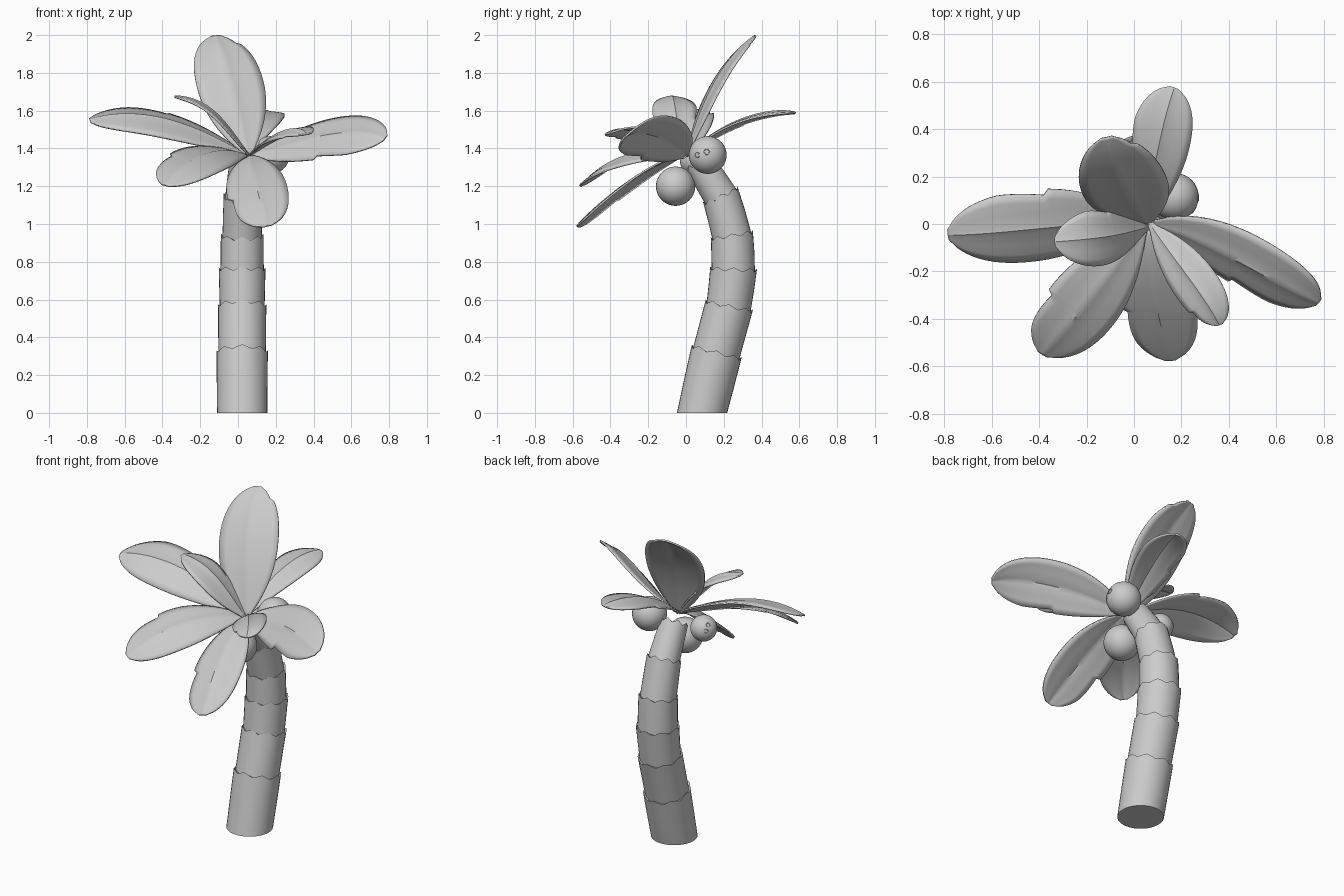
import bpy, bmesh, math
from mathutils import Vector

if "Cube" in bpy.data.objects:
    bpy.data.objects.remove(bpy.data.objects["Cube"])


def finish(bm, name, angle=35):
    bmesh.ops.recalc_face_normals(bm, faces=bm.faces)
    me = bpy.data.meshes.new(name)
    bm.to_mesh(me)
    bm.free()
    ob = bpy.data.objects.new(name, me)
    bpy.context.collection.objects.link(ob)
    bpy.ops.object.select_all(action='DESELECT')
    ob.select_set(True)
    bpy.context.view_layer.objects.active = ob
    bpy.ops.object.shade_smooth_by_angle(angle=math.radians(angle))
    return ob


# Trunk: flared sections stacked along a bent path, each with a jagged rim
path = [((.022, .085, 0), .133), ((.022, .161, .32), .136), ((.022, .228, .565), .128),
        ((.022, .252, .76), .124), ((.022, .244, .94), .113), ((.024, .185, 1.15), .1),
        ((.035, .065, 1.33), .08)]
N = 32
pts = [Vector(p) for p, r in path]


def axis_at(i):
    if i == 0:
        return Vector((0, 0, 1))
    return (pts[min(i + 1, len(pts) - 1)] - pts[i - 1]).normalized()


def ring(bm, c, d, r, jag=0):
    u = Vector((1, 0, 0))
    u = (u - d * u.dot(d)).normalized()
    v = d.cross(u)
    out = []
    for k in range(N):
        a = 2 * math.pi * k / N
        out.append(bm.verts.new(c + r * (u * math.cos(a) + v * math.sin(a)) + d * jag * math.cos(8 * a)))
    return out


for i in range(len(path) - 1):
    bm = bmesh.new()
    d0, d1 = axis_at(i), axis_at(i + 1)
    r0, r1 = path[i][1] * (1 if i == 0 else .925), path[i + 1][1]
    start = pts[i] - d0 * (0 if i == 0 else .025)
    mid = (pts[i] + pts[i + 1]) / 2
    rings = [ring(bm, start, d0, r0),
             ring(bm, mid, (d0 + d1).normalized(), (r0 + r1) / 2),
             ring(bm, pts[i + 1], d1, r1, .01),
             ring(bm, pts[i + 1] - d1 * .012, d1, r1 * .85)]
    for a, b in zip(rings, rings[1:]):
        for k in range(N):
            bm.faces.new((a[k], a[(k + 1) % N], b[(k + 1) % N], b[k]))
    bm.faces.new(rings[0])
    bm.faces.new(rings[-1])
    finish(bm, f"trunk_section_{i + 1}")


# Fronds: blades swept along a curve, folded at the midrib, torn at the edge
def through(p, t):
    out = Vector((0, 0, 0))
    for i in range(4):
        w = 1
        for j in range(4):
            if j != i:
                w *= (t - j / 3) / ((i - j) / 3)
        out += Vector(p[i]) * w
    return out


def width_at(t):
    if t < .58:
        return max(.12, math.sin(math.pi / 2 * t / .58) ** .85)
    return max(.14, (1 - ((t - .58) / .42) ** 2.3) ** .55 if t < 1 else 0)


def frond(name, p, side, width, fold, tear_side, tear):
    bm = bmesh.new()
    rows = []
    ts = sorted([1 - (1 - i / 24) ** 1.4 for i in range(25)] + [tear, tear + .02])
    for t in ts:
        c = through(p, t)
        tan = (through(p, t + .01) - through(p, t - .01)).normalized()
        s = Vector(side)
        s = (s - tan * s.dot(tan)).normalized()
        n = s.cross(tan)
        if n.z < 0:
            n = -n
        row = []
        for q in (-1, -.75, -.45, -.12, 0, .12, .45, .75, 1):
            w = width / 2 * width_at(t)
            if q * tear_side > 0 and t > tear + .003:
                w *= 1 - .17 * max(0, 1 - (t - tear) / .25)
            lift = .006 * width_at(t) if q == 0 else 0
            row.append(bm.verts.new(c + s * q * w + n * (lift - fold * w * abs(q) ** 1.5)))
        rows.append(row)
    for a, b in zip(rows, rows[1:]):
        for k in range(8):
            bm.faces.new((a[k], a[k + 1], b[k + 1], b[k]))
    ob = finish(bm, name, 40)
    m = ob.modifiers.new("thickness", 'SOLIDIFY')
    m.thickness = .01
    m.offset = 0


frond("frond_left", [(.05, 0, 1.36), (-.22, .0, 1.495), (-.5, -.025, 1.57), (-.785, -.045, 1.55)],
      (0, 1, .45), .33, .18, 1, .5)
frond("frond_right", [(.06, 0, 1.36), (.3, -.08, 1.425), (.55, -.21, 1.475), (.78, -.33, 1.455)],
      (.4, .9, .95), .31, .1, -1, .5)
frond("frond_front_left", [(.05, 0, 1.36), (-.1, -.2, 1.38), (-.25, -.39, 1.325), (-.385, -.55, 1.205)],
      (.74, -.6, -.33), .32, .1, -1, .62)
frond("frond_front", [(.06, -.02, 1.36), (.075, -.2, 1.285), (.11, -.4, 1.145), (.155, -.575, .99)],
      (1, .1, .25), .32, .12, -1, .6)
frond("frond_front_right", [(.07, 0, 1.37), (.17, -.14, 1.45), (.28, -.29, 1.495), (.36, -.425, 1.475)],
      (.76, .63, .3), .2, .15, -1, .75)
frond("frond_upper_left", [(.06, -.01, 1.36), (-.05, -.04, 1.505), (-.17, -.06, 1.62), (-.335, -.075, 1.675)],
      (0, 1, 0), .24, .15, 1, .45)
frond("frond_upright", [(.06, 0, 1.36), (.005, .075, 1.57), (-.055, .19, 1.8), (-.115, .365, 1.995)],
      (1, .2, .05), .36, .06, 1, .9)
frond("frond_back", [(.05, 0, 1.36), (.08, .2, 1.505), (.12, .4, 1.58), (.17, .575, 1.59)],
      (1, -.25, 0), .255, .12, -1, .45)


# Coconuts with small round eyes pressed into the shell
def coconut(name, c, r, eyes):
    c = Vector(c)
    bm = bmesh.new()
    bmesh.ops.create_uvsphere(bm, u_segments=32, v_segments=20, radius=r)
    bmesh.ops.translate(bm, verts=bm.verts, vec=c)
    finish(bm, name)
    for i, e in enumerate(eyes):
        d = Vector(e).normalized()
        bpy.ops.mesh.primitive_torus_add(major_segments=20, minor_segments=8, major_radius=.014 * r / .1,
                                         minor_radius=.0025, location=c + d * r * .988,
                                         rotation=d.to_track_quat('Z', 'Y').to_euler())
        bpy.context.object.name = f"{name}_eye_{i + 1}"
        bpy.ops.object.shade_smooth()


coconut("coconut_right", (.173, .115, 1.365), .1, [(.8, -.55, 0), (.98, -.05, .17)])
coconut("coconut_front", (.045, -.055, 1.2), .104, [])
coconut("coconut_left", (-.155, .045, 1.335), .077, [(-.7, .4, .6), (-.75, .75, .2)])
